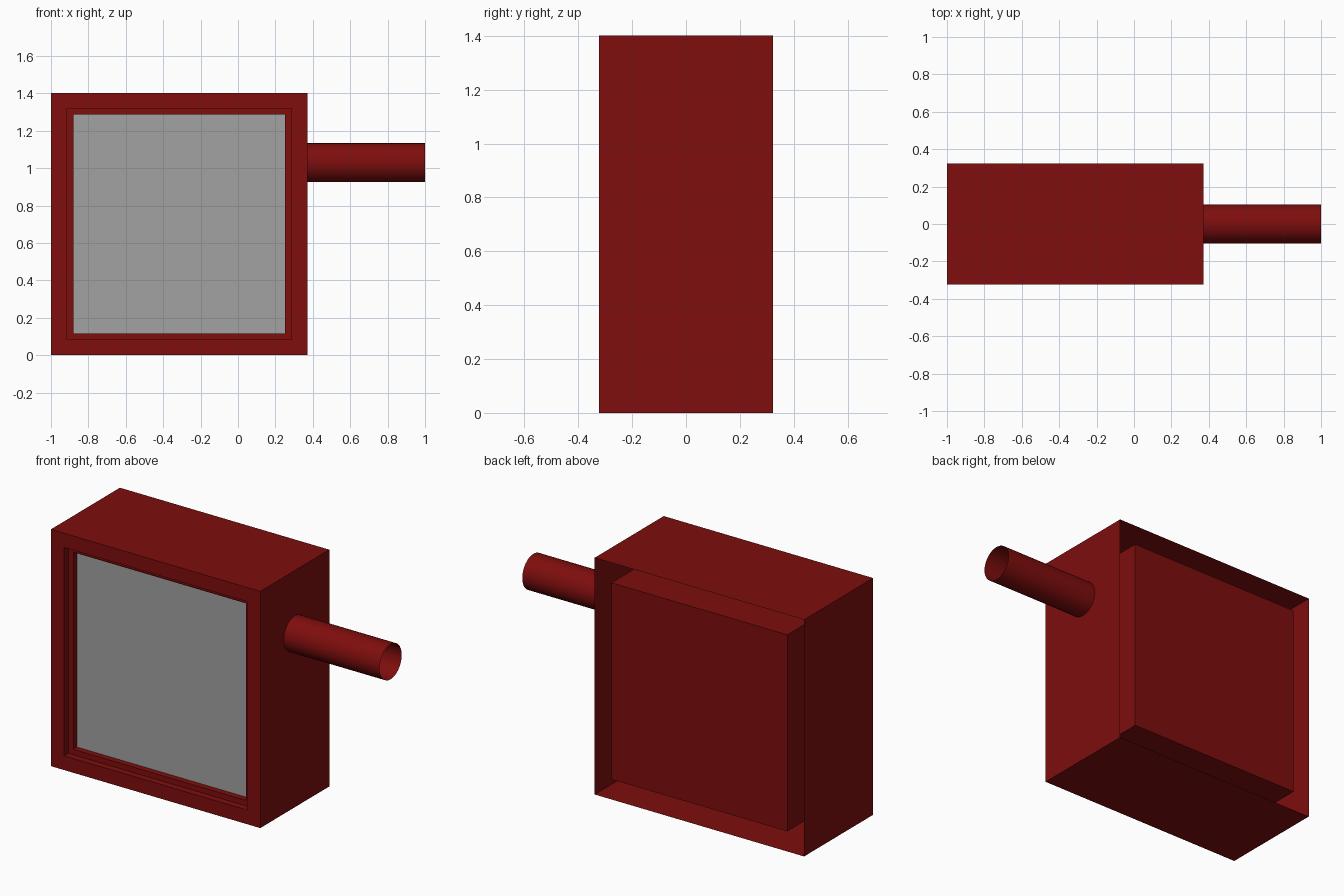
import bpy, bmesh, math

if "Cube" in bpy.data.objects:
    bpy.data.objects.remove(bpy.data.objects["Cube"])

X0, X1, Z0, Z1 = -1.0, 0.372, 0.0, 1.402    # outer rectangle of the case
Y = 0.323                                   # half depth


def material(name, colour):
    m = bpy.data.materials.new(name)
    m.diffuse_color = (*colour, 1)
    m.use_nodes = True
    m.node_tree.nodes["Principled BSDF"].inputs["Base Color"].default_value = m.diffuse_color
    return m


red = material("dark_red", (0.21, 0.004, 0.004))
grey = material("mid_grey", (0.365, 0.365, 0.365))


def loft(name, rings, mat, cap_first=False, cap_last=False):
    """Skin a chain of rectangles, each given as (inset x, inset z, y)."""
    bm = bmesh.new()
    loops = []
    for ix, iz, y in rings:
        pts = [(X0 + ix, Z0 + iz), (X1 - ix, Z0 + iz),
               (X1 - ix, Z1 - iz), (X0 + ix, Z1 - iz)]
        loops.append([bm.verts.new((x, y, z)) for x, z in pts])
    for a, b in zip(loops, loops[1:]):
        for i in range(4):
            j = (i + 1) % 4
            bm.faces.new((a[i], a[j], b[j], b[i]))
    if cap_first:
        bm.faces.new(loops[0][::-1])
    if cap_last:
        bm.faces.new(loops[-1])
    me = bpy.data.meshes.new(name)
    bm.to_mesh(me)
    bm.free()
    me.materials.append(mat)
    ob = bpy.data.objects.new(name, me)
    bpy.context.collection.objects.link(ob)
    return ob


# Thin outer case, open at the back, with a stepped front frame
loft("case", [(0, 0, Y), (0, 0, -Y),
              (0.087, 0.084, -Y), (0.087, 0.084, -Y + 0.04),
              (0.121, 0.116, -Y + 0.04), (0.121, 0.116, -Y + 0.07)], red)

# Inner box, closed and flush with the back edge of the case
loft("inner_box", [(0.11, 0.119, Y), (0.11, 0.119, -Y + 0.04)],
     red, cap_first=True)

# Grey front panel at the bottom of the recess
loft("front_panel", [(0.121, 0.116, -Y + 0.07)], grey, cap_last=True)

# Open tube on the right side
bpy.ops.mesh.primitive_cylinder_add(vertices=32, radius=0.104, depth=1 - X1,
                                    end_fill_type='NOTHING',
                                    location=((1 + X1) / 2, 0, 1.03),
                                    rotation=(0, math.pi / 2, 0))
tube = bpy.context.object
tube.name = "side_tube"
tube.data.materials.append(red)
bpy.ops.object.shade_smooth_by_angle()
